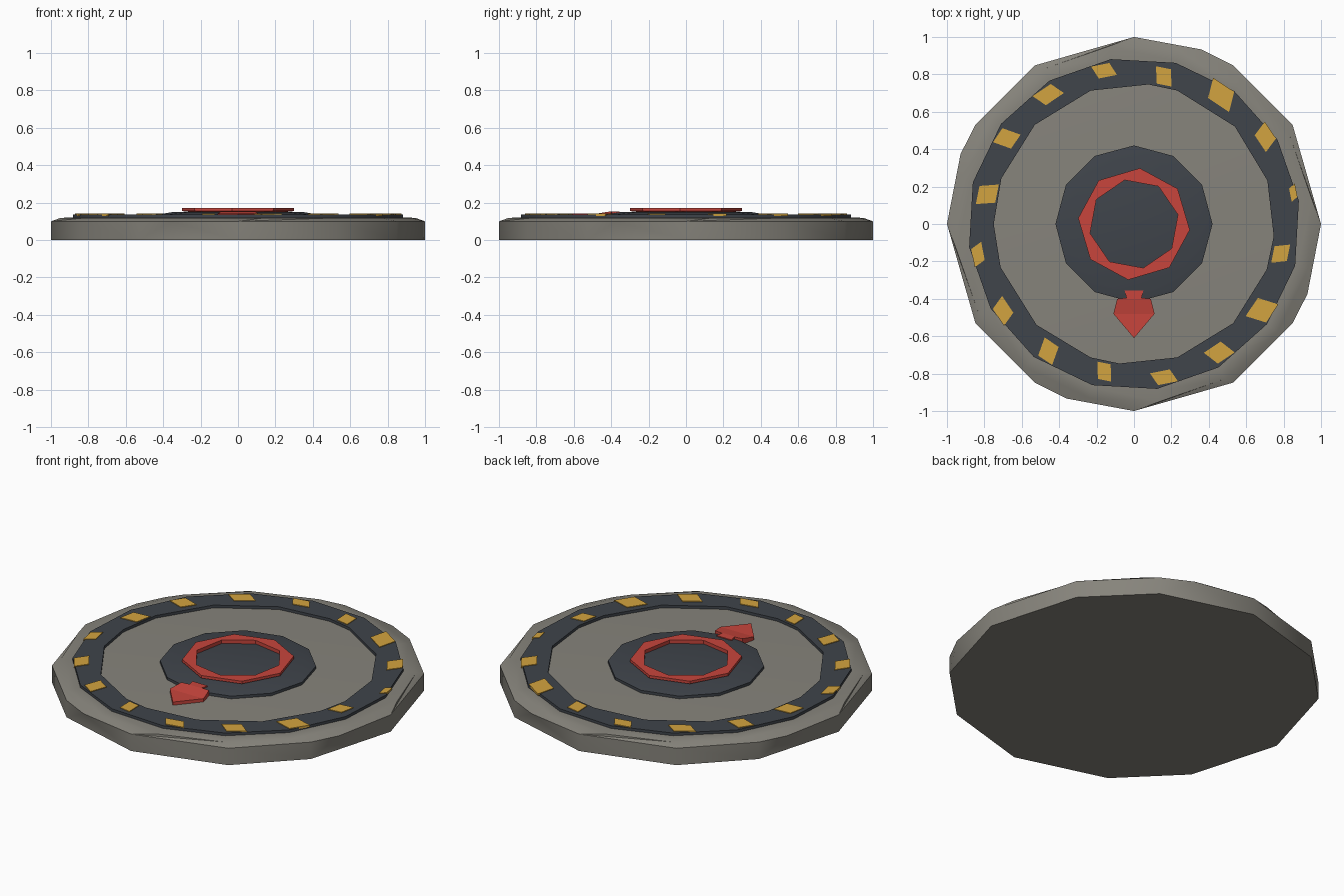
import bpy, math

if "Cube" in bpy.data.objects:
    bpy.data.objects.remove(bpy.data.objects["Cube"])


def material(name, rgb):
    m = bpy.data.materials.new(name)
    m.diffuse_color = (*rgb, 1)
    m.use_nodes = True
    m.node_tree.nodes["Principled BSDF"].inputs["Base Color"].default_value = m.diffuse_color
    return m


STONE = material("warm_grey", (0.24, 0.23, 0.20))
DARK = material("dark_slate", (0.05, 0.058, 0.07))
RED = material("red", (0.58, 0.06, 0.045))
YELLOW = material("yellow", (0.65, 0.37, 0.05))


def make(name, verts, faces, mat, smooth=None):
    me = bpy.data.meshes.new(name)
    me.from_pydata(verts, [], faces)
    me.materials.append(mat)
    ob = bpy.data.objects.new(name, me)
    bpy.context.collection.objects.link(ob)
    if smooth:
        bpy.ops.object.select_all(action='DESELECT')
        ob.select_set(True)
        bpy.context.view_layer.objects.active = ob
        bpy.ops.object.shade_smooth_by_angle(angle=math.radians(smooth))
    return ob


def even(n, start=0):
    return [start + 360 * k / n for k in range(n)]


def lathe(name, rings, mat, closed=False, smooth=None):
    """Stack rings (radius, z, angles); uneven side counts are zipped with triangles."""
    verts, faces, loops = [], [], []
    for r, z, angles in rings:
        loops.append([(a, len(verts) + i) for i, a in enumerate(angles)])
        verts += [(r * math.cos(math.radians(a)), r * math.sin(math.radians(a)), z) for a in angles]
    pairs = list(zip(loops, loops[1:]))
    if closed:
        pairs.append((loops[-1], loops[0]))
    for lo, hi in pairs:
        A = lo + [(lo[0][0] + 360, lo[0][1])]
        B = hi + [(hi[0][0] + 360, hi[0][1])]
        i = j = 0
        while i < len(lo) or j < len(hi):
            if j == len(hi) or (i < len(lo) and A[i + 1][0] <= B[j + 1][0]):
                faces.append((A[i][1], A[i + 1][1], B[j][1]))
                i += 1
            else:
                faces.append((A[i][1], B[j + 1][1], B[j][1]))
                j += 1
    if not closed:
        faces.append([v for _, v in reversed(loops[0])])
        faces.append([v for _, v in loops[-1]])
    return make(name, verts, faces, mat, smooth)


# Base slab with a faceted bevelled rim
quarter = [0, 32, 58]
twelve = [q + 90 * k for k in range(4) for q in quarter]
sixteen = sorted(twelve + [69, 158, 249, 338])
lathe("base_slab", [(1, 0, twelve), (1, 0.10, sixteen), (0.96, 0.118, even(16, 8)),
                    (0.90, 0.122, even(16, 8))], STONE, smooth=40)

# Dark outer track
inner = [18, 44, 72, 84, 108, 135, 161, 180, 198, 226, 252, 264, 288, 315, 341, 355]
outer = even(16, 8)
lathe("outer_track", [(0.75, 0.115, inner), (0.89, 0.115, outer),
                      (0.89, 0.138, outer), (0.75, 0.138, inner)], DARK, closed=True, smooth=40)

# Hazard patches around the track: inner radius, outer radius, width
patches = [(.85, .885, .08), (.80, .885, .12), (.78, .885, .15), (.76, .85, .09),
           (.80, .87, .11), (.79, .87, .13), (.77, .87, .10), (.75, .85, .11),
           (.82, .88, .11), (.80, .88, .12), (.77, .87, .10), (.76, .85, .08),
           (.80, .87, .12), (.78, .87, .12), (.77, .88, .13), (.76, .84, .10)]
pv, pf = [], []
for k, (r0, r1, w) in enumerate(patches):
    t = math.radians(11.25 + 22.5 * k)
    c, s = math.cos(t), math.sin(t)
    n = len(pv)
    for z in (0.130, 0.142):
        for r, u in ((r0, -.6 * w), (r1, -.35 * w), (r1, .55 * w), (r0, .3 * w)):
            pv.append((r * c - u * s, r * s + u * c, z))
    pf += [(n + 3, n + 2, n + 1, n), (n + 4, n + 5, n + 6, n + 7)]
    pf += [(n + i, n + (i + 1) % 4, n + 4 + (i + 1) % 4, n + 4 + i) for i in range(4)]
make("hazard_patches", pv, pf, YELLOW)

# Central pad
lathe("centre_pad", [(0.42, 0.115, even(12)), (0.42, 0.138, even(12)),
                     (0.36, 0.150, even(12, 15))], DARK, smooth=30)

# Red ring on the pad
ro, ri = even(8, -6), even(8, 12)
lathe("red_ring", [(0.24, 0.148, ri), (0.30, 0.155, ro), (0.30, 0.171, ro), (0.24, 0.171, ri)],
      RED, closed=True)

# Red pointer towards the front
half = [(0.11, -0.48), (0.09, -0.40), (0.04, -0.395), (0.05, -0.355)]
outline = [(0, -0.61)] + half + [(-x, y) for x, y in reversed(half)]
n = len(outline)
top = [(x, y, 0.154 if y > -0.42 else 0.141) for x, y in outline]
make("front_pointer", [(x, y, 0.118) for x, y in outline] + top,
     [list(reversed(range(n))), [n, n + 1, 2 * n - 1],
      [n + 1, n + 2, 2 * n - 2, 2 * n - 1], list(range(n + 2, 2 * n - 1))]
     + [(i, (i + 1) % n, n + (i + 1) % n, n + i) for i in range(n)], RED)
